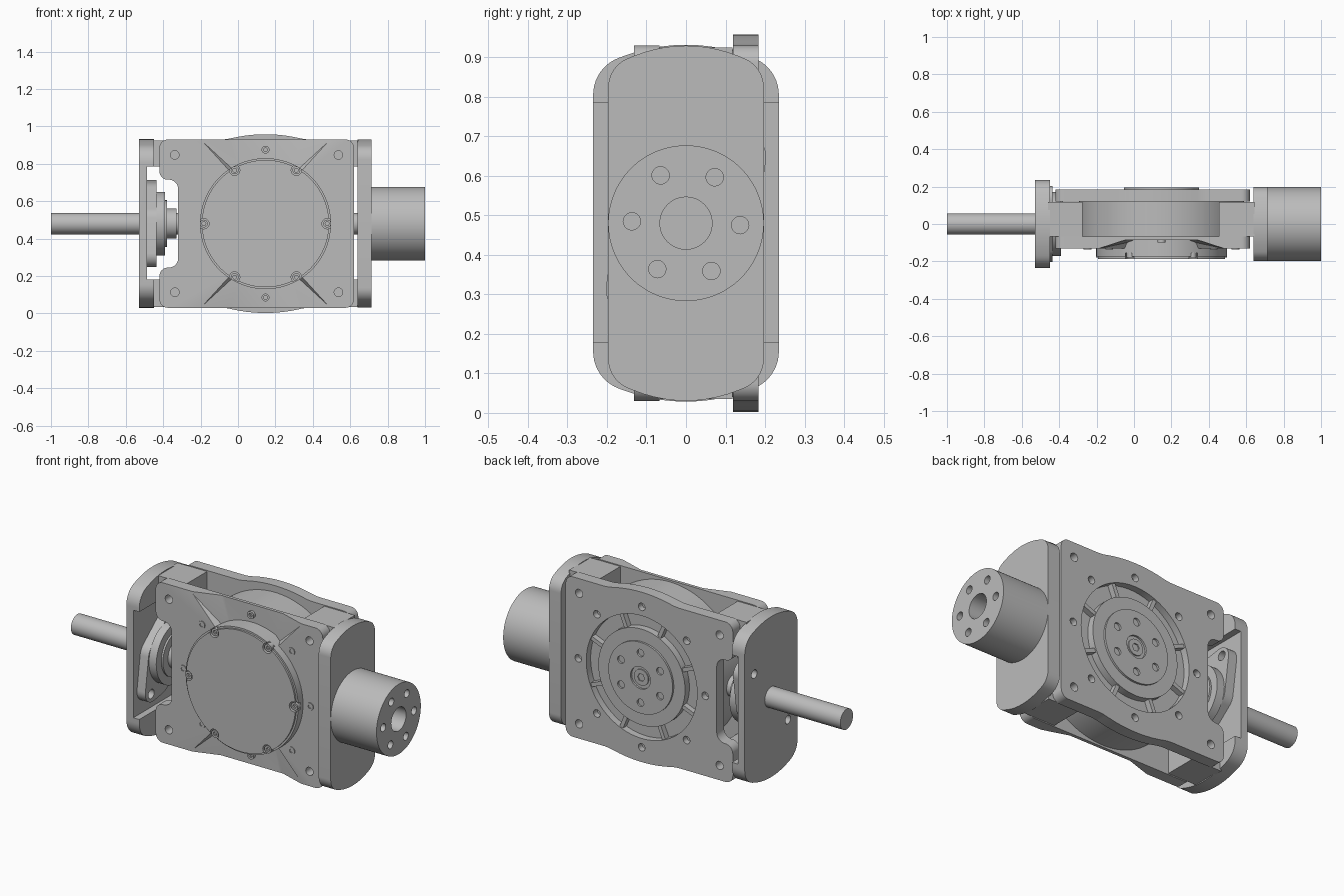
import bpy, bmesh, math
from mathutils import Vector

if "Cube" in bpy.data.objects:
    bpy.data.objects.remove(bpy.data.objects["Cube"])

GREY = (0.5, 0.5, 0.5, 1)
metal = bpy.data.materials.new("machined_grey")
metal.use_nodes = True
metal.diffuse_color = GREY
metal.node_tree.nodes["Principled BSDF"].inputs["Base Color"].default_value = GREY

CX, CZ = 0.147, 0.48          # centre of the gear housing


def circle(u, v, r, n=64):
    return [(u + r * math.cos(math.tau * i / n), v + r * math.sin(math.tau * i / n)) for i in range(n)]


def ring_points(u, v, r, n, start=0):
    return [(u + r * math.cos(math.radians(start) + math.tau * i / n),
             v + r * math.sin(math.radians(start) + math.tau * i / n)) for i in range(n)]


def rect(u0, u1, v0, v1):
    return [(u0, v0), (u1, v0), (u1, v1), (u0, v1)]


def rounded(corners, steps=10):
    """Round each (u, v, radius) polygon corner with an arc."""
    out = []
    for i, (u, v, r) in enumerate(corners):
        p = Vector((u, v))
        a = (Vector(corners[i - 1][:2]) - p).normalized()
        b = (Vector(corners[(i + 1) % len(corners)][:2]) - p).normalized()
        half = a.angle(b) / 2
        centre = p + (a + b).normalized() * (r / math.sin(half))
        s, e = p + a * (r / math.tan(half)) - centre, p + b * (r / math.tan(half)) - centre
        turn = s.angle_signed(e)
        for k in range(steps + 1):
            t = -turn * k / steps
            out.append((centre.x + s.x * math.cos(t) - s.y * math.sin(t),
                        centre.y + s.x * math.sin(t) + s.y * math.cos(t)))
    return out


def mirrored(half):
    """Close a top-half outline (right to left) by mirroring it over v = 0."""
    return half + [(u, -v, r) for u, v, r in reversed(half)]


def shift(pts, du, dv):
    return [(u + du, v + dv) for u, v in pts]


def solid(name, parts, axis):
    """Extrude every (outline, start, end) along x or y into one object."""
    bm = bmesh.new()
    for pts, a, b in parts:
        place = (lambda u, v, w: (w, u, v)) if axis == "x" else (lambda u, v, w: (u, w, v))
        lo = [bm.verts.new(place(u, v, a)) for u, v in pts]
        hi = [bm.verts.new(place(u, v, b)) for u, v in pts]
        bm.faces.new(lo)
        bm.faces.new(hi)
        for i in range(len(pts)):
            j = (i + 1) % len(pts)
            bm.faces.new((lo[i], lo[j], hi[j], hi[i]))
    return finish(name, bm)


def finish(name, bm):
    bmesh.ops.recalc_face_normals(bm, faces=bm.faces)
    mesh = bpy.data.meshes.new(name)
    bm.to_mesh(mesh)
    bm.free()
    mesh.materials.append(metal)
    ob = bpy.data.objects.new(name, mesh)
    bpy.context.collection.objects.link(ob)
    return ob


def cut(ob, cutter):
    mod = ob.modifiers.new("cut", "BOOLEAN")
    mod.operation, mod.solver, mod.object = "DIFFERENCE", "EXACT", cutter
    bpy.context.view_layer.objects.active = ob
    bpy.ops.object.modifier_apply(modifier=mod.name)
    bpy.data.objects.remove(cutter)


def holes(points, r, a, b, axis, n=20):
    return solid("hole_cutter", [(circle(u, v, r, n), a, b) for u, v in points], axis)


def crown(w, apex, corner, r_apex, r_corner):
    half = [(w, corner, r_corner), (0, apex, r_apex), (-w, corner, r_corner)]
    return shift(rounded(mirrored(half)), 0, CZ)


parts = []

# Output cylinder with a bore and bolt circle, on the right end plate
right_plate = solid("right_end_plate", [(crown(0.197, 0.477, 0.397, 0.35, 0.08), 0.64, 0.715)], "x")
output = solid("output_cylinder", [(circle(0, CZ, 0.197, 96), 0.71, 1.0)], "x")
cut(output, holes([(0, CZ)], 0.066, 0.78, 1.1, "x", 48))
cut(output, holes(ring_points(0, CZ, 0.137, 6, -2), 0.022, 0.85, 1.1, "x"))

# Left end bracket, thinner in the middle, with two bolt holes
tips = [(0.15, CZ + 0.185), (-0.15, CZ - 0.185)]
bracket = solid("left_end_bracket", [(crown(0.235, 0.48, 0.395, 0.45, 0.1), -0.53, -0.45)], "x")
cut(bracket, solid("recess_cutter", [(rect(-0.3, 0.3, 0.18, 0.785), -0.487, -0.4)], "x"))
cut(bracket, holes(tips, 0.024, -0.6, -0.4, "x"))

# Input shaft and its two-bolt bearing
shaft = solid("input_shaft", [(circle(0, CZ, 0.057), -1.0, 0.64)], "x")
diamond = [(0.215, 0.245, 0.065), (0.02, 0.215, 0.12), (-0.17, 0.06, 0.08),
           (-0.215, -0.245, 0.065), (-0.02, -0.215, 0.12), (0.17, -0.06, 0.08)]
flange = solid("bearing_flange", [(shift(rounded(diamond), 0, CZ), -0.488, -0.435)], "x")
cut(flange, holes(tips, 0.026, -0.6, -0.4, "x"))
bearing = solid("bearing_housing", [(circle(0, CZ, 0.17), -0.436, -0.39),
                                    (circle(0, CZ, 0.125), -0.391, -0.38),
                                    (circle(0, CZ, 0.08), -0.381, -0.33)], "x")

# Four arms joining the end pieces to the round gear housing
arms = solid("frame_arms", [(rect(x0, x1, z0, z1), -0.066, 0.118)
                            for x0, x1 in ((-0.46, -0.275), (0.455, 0.645))
                            for z0, z1 in ((0.035, 0.18), (0.785, 0.925))], "y")
housing = solid("gear_housing", [(circle(CX, CZ, 0.44, 128), -0.07, 0.122)], "y")

# Front and back plates, notched around the bearing
right_side = [(0.62, 0.45, 0.045)]
left_side = [(-0.42, 0.45, 0.045), (-0.42, 0.235, 0.045), (-0.32, 0.235, 0.05)]
bulge = [(0.36, 0.45, 0.25), (CX, 0.4975, 0.8), (-0.066, 0.45, 0.25)]
front_outline = shift(rounded(mirrored(right_side + left_side)), 0, CZ)
back_outline = shift(rounded(mirrored(right_side + bulge + left_side)), 0, CZ)
front = solid("front_plate", [(front_outline, -0.132, -0.067)], "y")
back = solid("back_plate", [(back_outline, 0.119, 0.184)], "y")

# Sloped reliefs above and below the front cover
for s in (1, -1):
    bm = bmesh.new()
    for y, wide, narrow in ((-0.14, 0.37, 0.16), (-0.085, 0.2, 0.12)):
        for side in (1, -1):
            bm.verts.new((CX + side * wide, y, CZ + s * 0.47))
            bm.verts.new((CX + side * narrow, y, CZ + s * 0.24))
    bmesh.ops.convex_hull(bm, input=bm.verts)
    cut(front, finish("relief_cutter", bm))

corner_holes = [(x, CZ + s * 0.367) for x in (-0.338, 0.537) for s in (1, -1)]
bolt_circle = ring_points(CX, CZ, 0.395, 8)
for plate in (front, back):
    cut(plate, holes(corner_holes, 0.023, -0.3, 0.3, "y"))
cut(back, holes(bolt_circle, 0.021, 0.15, 0.3, "y"))

# Annular groove with radial ribs in the back plate
groove = solid("groove_cutter", [(circle(CX, CZ, 0.345, 96), 0.145, 0.25)], "y")
cut(groove, solid("groove_core", [(circle(CX, CZ, 0.27, 96), 0.1, 0.3)], "y"))
cut(back, groove)
ribs = []
for i in range(8):
    a = math.radians(22.5 + 45 * i)
    d, n = Vector((math.cos(a), math.sin(a))), Vector((-math.sin(a), math.cos(a))) * 0.011
    c = Vector((CX, CZ))
    ribs.append(([tuple(c + d * r + n * k) for r, k in ((0.26, -1), (0.35, -1), (0.35, 1), (0.26, 1))],
                 0.14, 0.176))
back_ribs = solid("groove_ribs", ribs, "y")

# Raised output hub on the back
hub = solid("back_hub", [(circle(CX, CZ, 0.2, 96), 0.17, 0.195)], "y")
cut(hub, holes(ring_points(CX, CZ, 0.14, 6, 30), 0.021, 0.178, 0.3, "y"))
cut(hub, holes([(CX, CZ)], 0.062, 0.178, 0.3, "y", 48))
hub_screw = solid("hub_centre_screw", [(circle(CX, CZ, 0.045, 32), 0.17, 0.19)], "y")
cut(hub_screw, holes([(CX, CZ)], 0.022, 0.18, 0.3, "y", 6))

# Round front cover with screw pockets in its rim
cover = solid("front_cover", [(circle(CX, CZ, 0.35, 128), -0.175, -0.07)], "y")
cover_lid = solid("front_cover_lid", [(circle(CX, CZ, 0.34, 128), -0.186, -0.17)], "y")
cover_bolts = ring_points(CX, CZ, 0.33, 6)
for ob in (cover, cover_lid):
    cut(ob, holes(cover_bolts, 0.028, -0.3, -0.155, "y"))


# Socket-head screws
def screws(name, points, y0, y1):
    ob = solid(name, [(circle(u, v, 0.021, 20), y0, y1) for u, v in points], "y")
    cut(ob, holes(points, 0.011, y0 - 0.1, y0 + 0.012, "y", 6))


screws("cover_screws", cover_bolts, -0.18, -0.15)
diagonal = [p for i, p in enumerate(bolt_circle) if i not in (2, 6)]
screws("flange_screws", diagonal, -0.137, -0.12)
screws("relief_screws", [bolt_circle[2], bolt_circle[6]], -0.1, -0.08)

# Smooth the round surfaces and keep hard edges
bpy.ops.object.select_all(action="DESELECT")
for ob in bpy.context.collection.objects:
    if ob.type == "MESH" and metal.name in ob.data.materials:
        ob.select_set(True)
        bpy.context.view_layer.objects.active = ob
bpy.ops.object.shade_smooth_by_angle(angle=math.radians(30))
